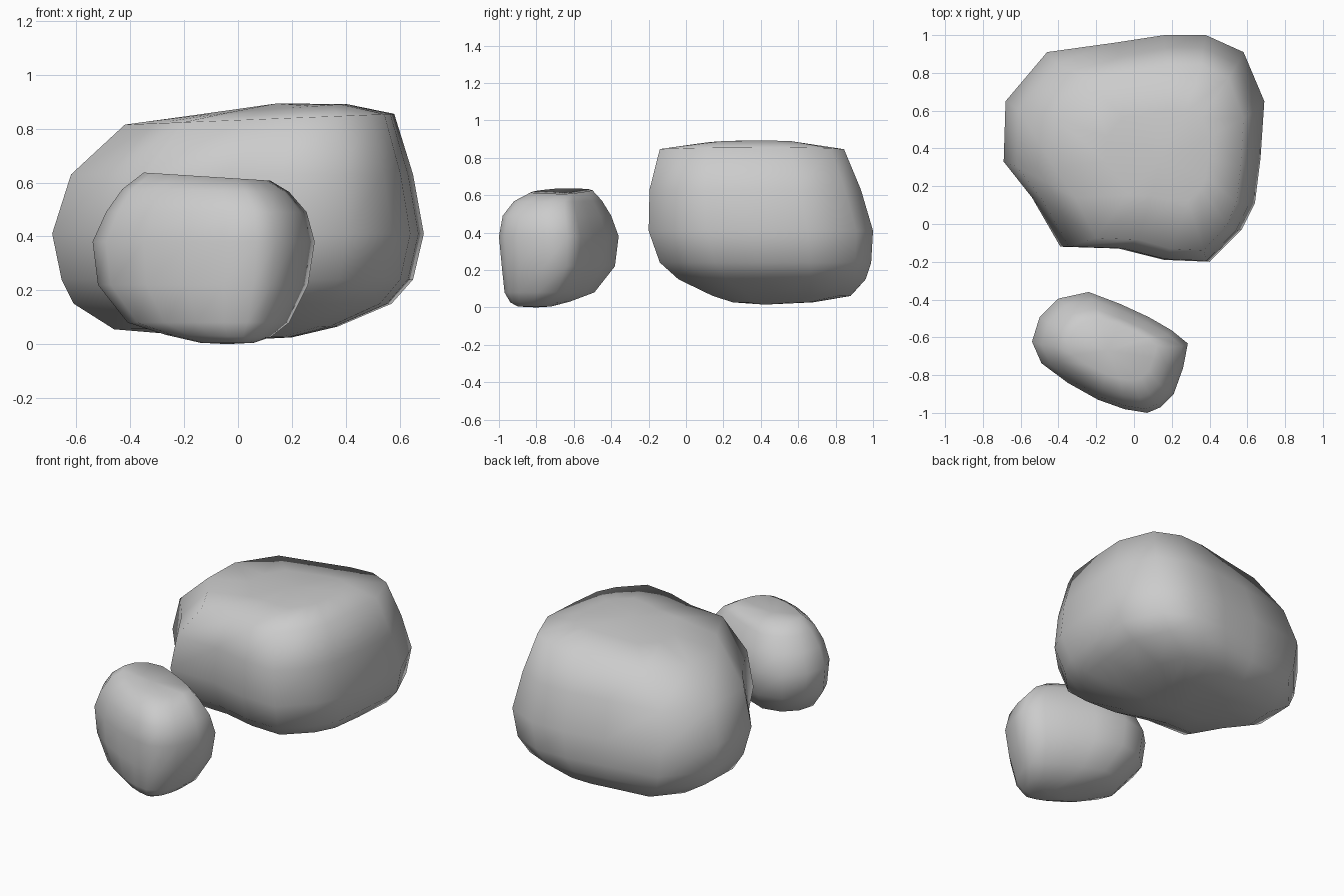
import bpy, bmesh


def rock(name, outline, levels, bottom, top):
    """Loft one plan outline through levels of (z, tilt, x0, x1, y0, y1)."""
    xs, ys = zip(*outline)
    ax, bx, ay, by = min(xs), max(xs), min(ys), max(ys)
    unit = [((x - ax) / (bx - ax), (y - ay) / (by - ay)) for x, y in outline]
    bm = bmesh.new()
    rings = []
    for z, tilt, x0, x1, y0, y1 in levels:
        rings.append([bm.verts.new((x0 + u * (x1 - x0), y0 + v * (y1 - y0),
                                    z + tilt * (u - 0.5))) for u, v in unit])
    n = len(unit)
    for a, b in zip(rings, rings[1:]):
        for i in range(n):
            j = (i + 1) % n
            bm.faces.new((a[i], a[j], b[j], b[i]))
    # close both ends with a fan
    for ring, tip in ((rings[0], bottom), (rings[-1], top)):
        c = bm.verts.new(tip)
        for i in range(n):
            bm.faces.new((ring[i], ring[(i + 1) % n], c))
    bmesh.ops.recalc_face_normals(bm, faces=bm.faces)
    for f in bm.faces:
        f.smooth = True
    me = bpy.data.meshes.new(name)
    bm.to_mesh(me)
    bm.free()
    ob = bpy.data.objects.new(name, me)
    bpy.context.collection.objects.link(ob)
    return ob


# large boulder at the back
rock("large_rock",
     [(-.69, .33), (-.54, .14), (-.39, -.12), (-.08, -.13), (.16, -.19),
      (.40, -.20), (.57, -.03), (.64, .11), (.67, .35), (.69, .65),
      (.58, .91), (.38, 1), (.16, 1), (-.10, .96), (-.46, .91), (-.68, .65)],
     [(.03, -.01, -.22, .20, .25, .68),
      (.06, .01, -.46, .37, .14, .88),
      (.15, 0, -.61, .57, -.04, .96),
      (.24, 0, -.655, .65, -.14, .99),
      (.41, 0, -.69, .69, -.20, 1),
      (.63, 0, -.62, .65, -.195, .935),
      (.835, .04, -.42, .58, -.14, .845),
      (.872, .04, -.15, .40, .12, .60)],
     (0, .42, .015), (.14, .34, .893))

# small boulder in front, lying diagonally
rock("small_rock",
     [(-.54, -.62), (-.49, -.735), (-.35, -.84), (-.19, -.93), (-.05, -.98),
      (.07, -1), (.14, -.97), (.21, -.90), (.26, -.76), (.285, -.63),
      (.20, -.56), (.08, -.49), (-.07, -.42), (-.24, -.355), (-.40, -.39),
      (-.50, -.49)],
     [(.005, 0, -.14, .06, -.90, -.72),
      (.03, -.01, -.27, .12, -.94, -.62),
      (.08, 0, -.41, .19, -.97, -.49),
      (.22, 0, -.52, .26, -.985, -.38),
      (.38, 0, -.54, .285, -1, -.36),
      (.49, 0, -.49, .255, -.98, -.40),
      (.57, -.01, -.43, .19, -.92, -.45),
      (.622, -.03, -.35, .12, -.83, -.50)],
     (-.04, -.80, 0), (-.14, -.67, .605))
